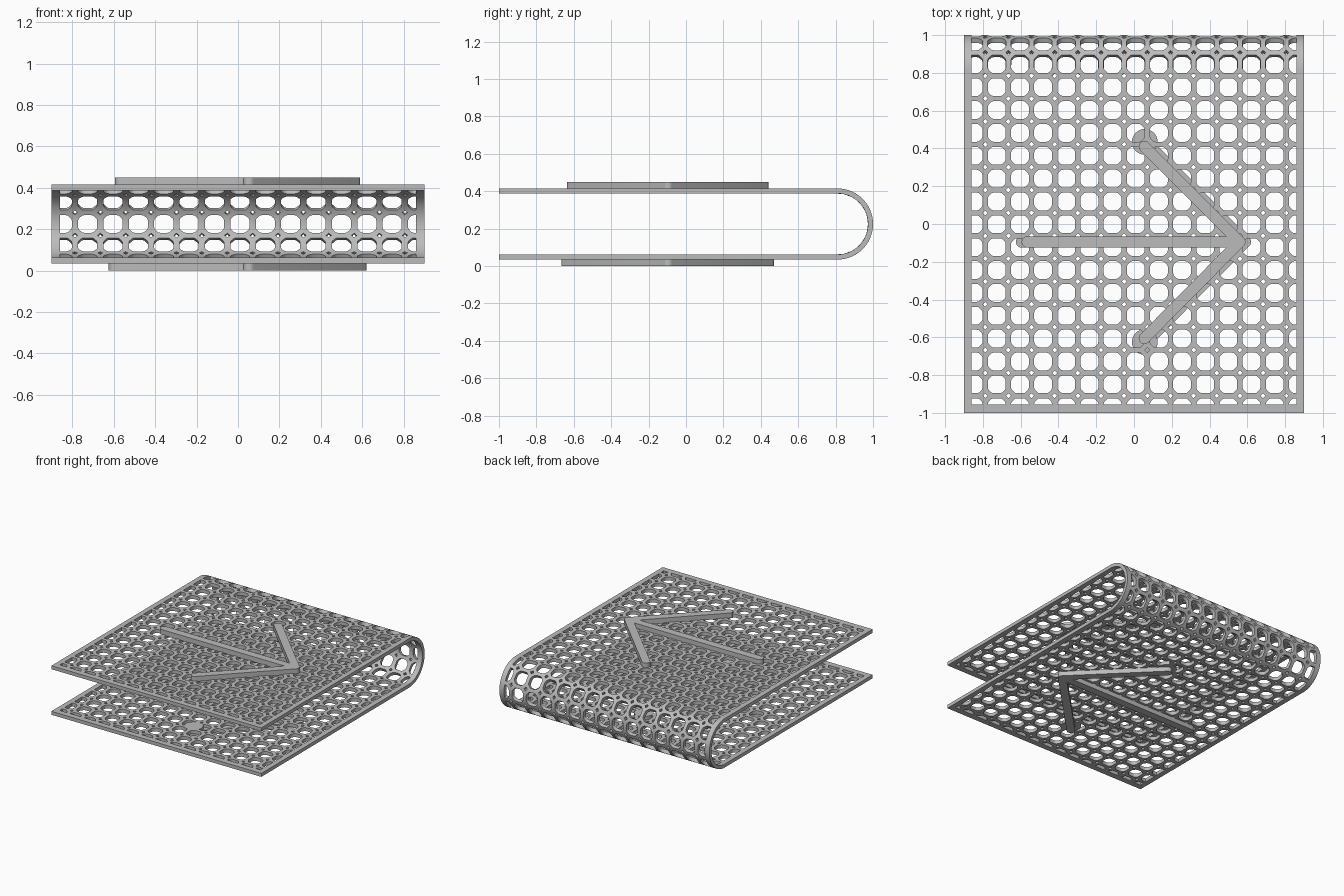
import bpy, bmesh, math
from mathutils import Vector

cube = bpy.data.objects.get("Cube")
if cube:
    bpy.data.objects.remove(cube, do_unlink=True)

grey = bpy.data.materials.new("plain_grey")
grey.use_nodes = True
grey.diffuse_color = (0.5, 0.5, 0.5, 1)
grey.node_tree.nodes["Principled BSDF"].inputs["Base Color"].default_value = (0.5, 0.5, 0.5, 1)

# Sheet sizes, measured on its middle surface
THICK = 0.027
RADIUS = 0.1765
BEND_Y, MID_Z = 0.81, 0.225
HALF_ARC = RADIUS * math.pi / 2
HALF_LEN = HALF_ARC + 1.81
HALF_W, INNER_W = 0.9, 0.86
INNER_LEN = HALF_LEN - 0.045
PITCH_X, PITCH_S = 0.1226, 0.121


def bend(x, s):
    """Fold the flat sheet point (x, s) around the back edge."""
    if abs(s) <= HALF_ARC:
        a = s / RADIUS
        return Vector((x, BEND_Y + RADIUS * math.cos(a), MID_Z + RADIUS * math.sin(a)))
    side = math.copysign(1, s)
    return Vector((x, BEND_Y - (abs(s) - HALF_ARC), MID_Z + side * RADIUS))


def finish(name, bm, thickness=0):
    mesh = bpy.data.meshes.new(name)
    bmesh.ops.recalc_face_normals(bm, faces=bm.faces)
    bm.to_mesh(mesh)
    bm.free()
    mesh.materials.append(grey)
    obj = bpy.data.objects.new(name, mesh)
    bpy.context.collection.objects.link(obj)
    bpy.ops.object.select_all(action='DESELECT')
    obj.select_set(True)
    bpy.context.view_layer.objects.active = obj
    if thickness:
        mod = obj.modifiers.new("Thickness", 'SOLIDIFY')
        mod.thickness = thickness
        mod.offset = 0
        bpy.ops.object.modifier_apply(modifier=mod.name)
    bpy.ops.object.shade_smooth_by_angle(angle=math.radians(30))
    return obj


def fold_and_finish(name, bm):
    for v in bm.verts:
        v.co = bend(v.co.x, v.co.y)
    return finish(name, bm, THICK)


# Perforated panel: every cell has a lobed hole and a quarter diamond per corner
hx, hs, gap = PITCH_X / 2, PITCH_S / 2, 0.013
H, A, B, C = 0.047, 0.018, 0.044, 0.028
quarter = [
    [(hx, 0), (hx, hs - gap), (B, C), (H, A), (H, 0)],
    [(hx, hs - gap), (hx - gap, hs), (C, B), (B, C)],
    [(hx - gap, hs), (0, hs), (0, H), (A, H), (C, B)],
]
bm = bmesh.new()
for i in range(15):
    cx = -0.849 + PITCH_X * i
    for j in range(-17, 18):
        for sx in (1, -1):
            for sy in (1, -1):
                for poly in quarter:
                    pts = poly if sx * sy > 0 else poly[::-1]
                    bm.faces.new([bm.verts.new((cx + sx * x, PITCH_S * j + sy * y, 0))
                                  for x, y in pts])
bmesh.ops.remove_doubles(bm, verts=bm.verts, dist=0.0005)
for axis, limit in ((0, INNER_W), (1, INNER_LEN)):
    for sign in (1, -1):
        n = Vector((0, 0, 0))
        n[axis] = sign
        bmesh.ops.bisect_plane(bm, geom=bm.verts[:] + bm.edges[:] + bm.faces[:],
                               plane_co=n * limit, plane_no=n, clear_outer=True)
fold_and_finish("perforated_panel", bm)


# Solid border strips
def strip(name, x0, x1, stations):
    bm = bmesh.new()
    rows = [[bm.verts.new((x, s, 0)) for x in (x0, x1)] for s in stations]
    for a, b in zip(rows, rows[1:]):
        bm.faces.new((a[0], a[1], b[1], b[0]))
    fold_and_finish(name, bm)


steps = 32
arc = [HALF_ARC * (2 * k / steps - 1) for k in range(steps + 1)]
strip("left_border", INNER_W, HALF_W, [-HALF_LEN] + arc + [HALF_LEN])
strip("right_border", -HALF_W, -INNER_W, [-HALF_LEN] + arc + [HALF_LEN])
strip("top_front_border", -INNER_W, INNER_W, [INNER_LEN, HALF_LEN])
strip("bottom_front_border", -INNER_W, INNER_W, [-HALF_LEN, -INNER_LEN])


# Round-ended bars for the two arrows
def bar(name, p, q, radius, z0, z1):
    p, q = Vector(p), Vector(q)
    heading = math.atan2(q.y - p.y, q.x - p.x)
    bm = bmesh.new()
    ring = []
    for centre, start in ((q, heading - math.pi / 2), (p, heading + math.pi / 2)):
        for k in range(13):
            a = start + math.pi * k / 12
            ring.append(bm.verts.new((centre.x + radius * math.cos(a),
                                      centre.y + radius * math.sin(a), z0)))
    face = bm.faces.new(ring)
    top = bmesh.ops.extrude_face_region(bm, geom=[face])["geom"]
    for v in top:
        if isinstance(v, bmesh.types.BMVert):
            v.co.z = z1
    finish(name, bm)


def arrow(name, grow, z0, z1):
    mid = -0.095
    tip = (0.56 + grow, mid)
    bar(name + "_shaft", (-0.565 - grow, mid), tip, 0.03, z0, z1)
    for side, y in (("back", 0.41 + grow), ("front", -0.605 - grow)):
        bar(name + "_" + side + "_barb", (0.055, y), tip, 0.03, z0, z1)


arrow("top_arrow", 0, 0.41, 0.45)
arrow("bottom_arrow", 0.03, 0, 0.04)

# Round pads set in the lower sheet at the barb ends
for side, y in (("back", 0.435), ("front", -0.625)):
    bm = bmesh.new()
    bmesh.ops.create_cone(bm, cap_ends=True, segments=32, radius1=0.068, radius2=0.068, depth=THICK)
    bmesh.ops.translate(bm, verts=bm.verts, vec=(0.057, y, MID_Z - RADIUS))
    finish(side + "_pad", bm)
